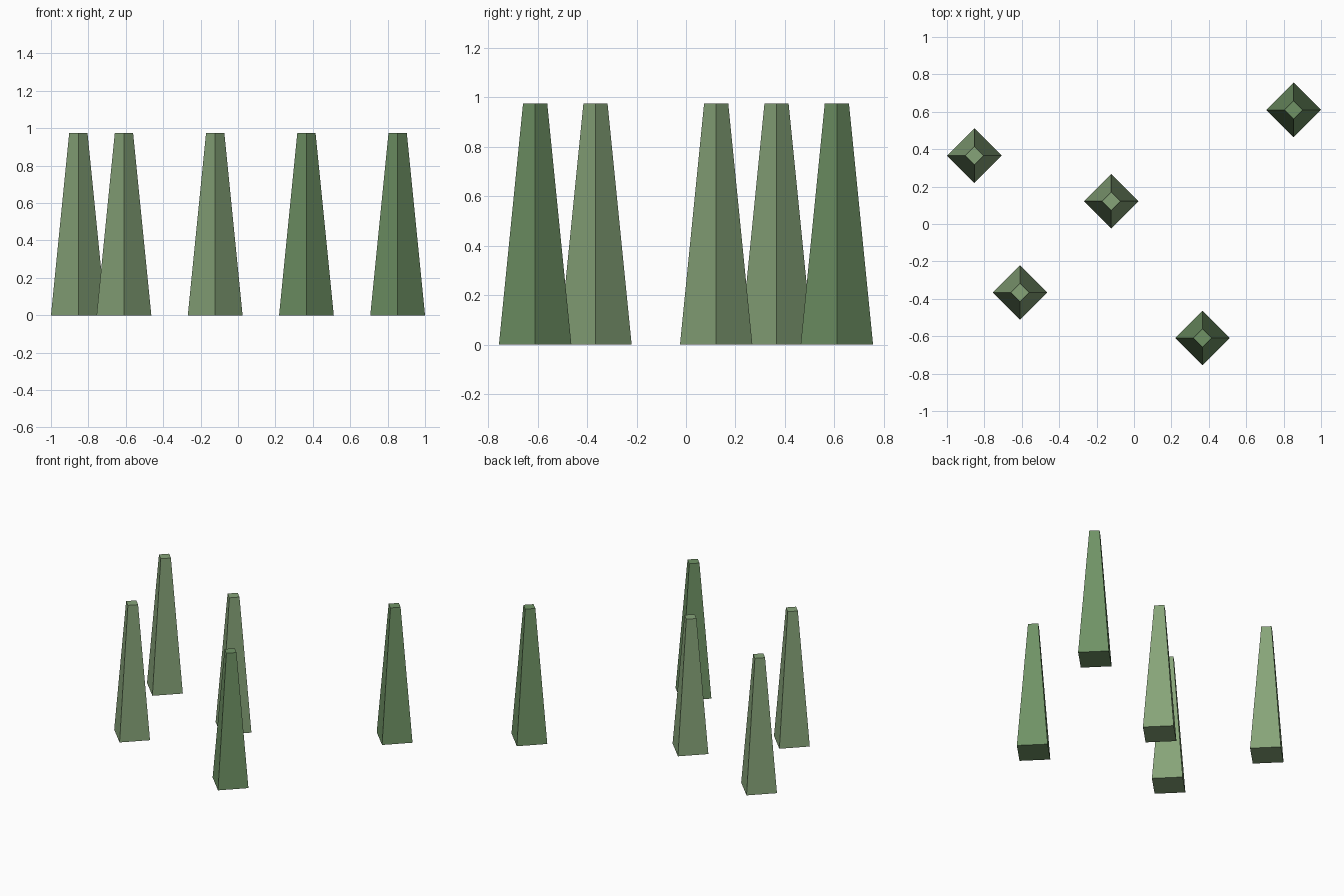
import bpy

if "Cube" in bpy.data.objects:
    bpy.data.objects.remove(bpy.data.objects["Cube"])

UNIT = 0.2439  # spacing module shared by all spikes


def material(name, rgb):
    mat = bpy.data.materials.new(name)
    mat.diffuse_color = (*rgb, 1.0)
    mat.use_nodes = True
    mat.node_tree.nodes["Principled BSDF"].inputs["Base Color"].default_value = mat.diffuse_color
    return mat


pale = material("pale_green", (0.24, 0.37, 0.19))
deep = material("deep_green", (0.16, 0.29, 0.13))

# Four-sided tapered spikes, placed in module units
spikes = [
    (-3.5, 1.5, pale),
    (-2.5, -1.5, pale),
    (-0.5, 0.5, pale),
    (1.5, -2.5, deep),
    (3.5, 2.5, deep),
]

for i, (x, y, mat) in enumerate(spikes, 1):
    bpy.ops.mesh.primitive_cone_add(
        vertices=4, radius1=0.6 * UNIT, radius2=0.2 * UNIT, depth=4 * UNIT,
        location=(x * UNIT, y * UNIT, 2 * UNIT))
    spike = bpy.context.object
    spike.name = f"spike_{i}"
    spike.data.materials.append(mat)
